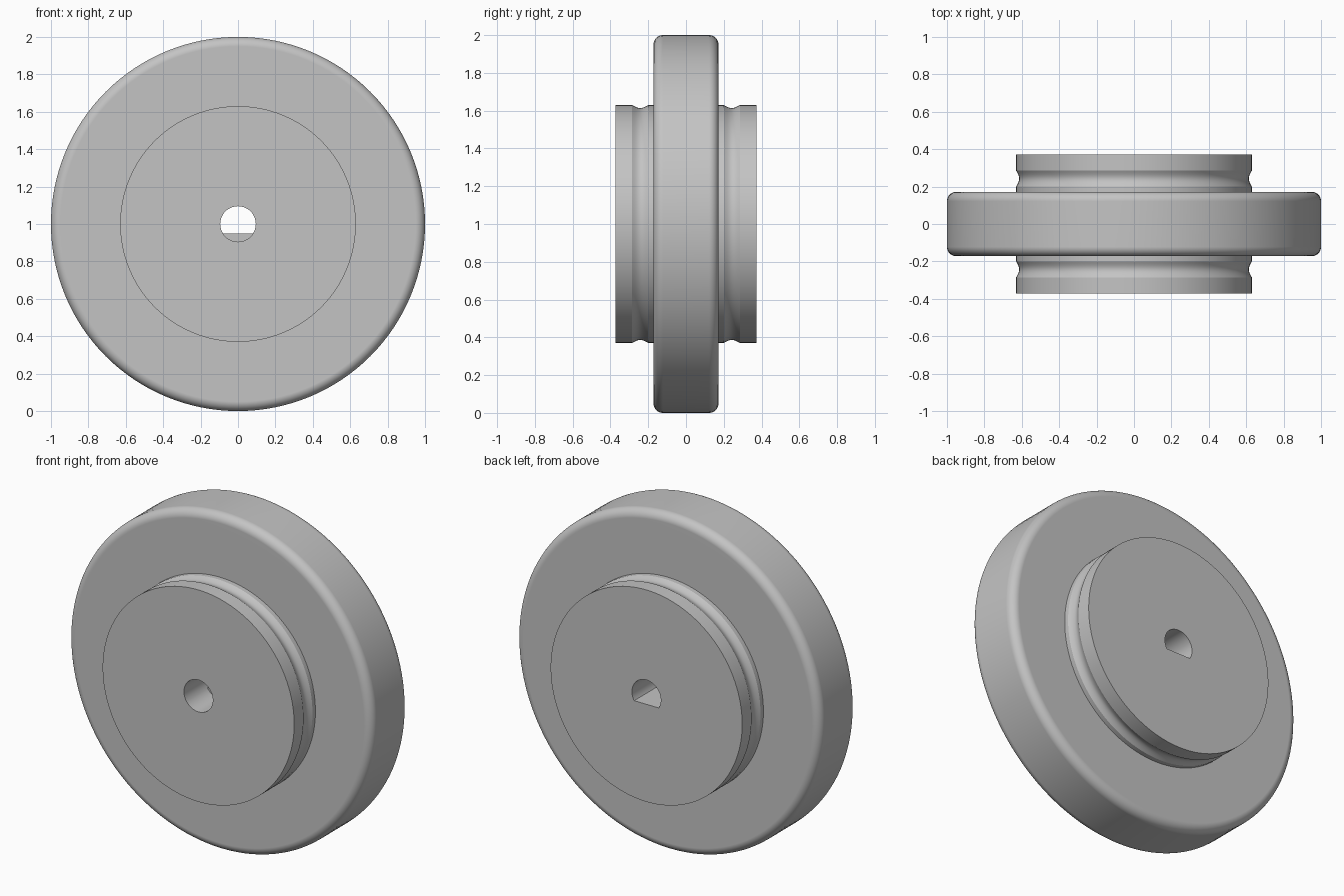
import bpy, bmesh
from math import pi, sin, cos, radians
from mathutils import Matrix, Vector

cube = bpy.data.objects.get("Cube")
if cube:
    bpy.data.objects.remove(cube, do_unlink=True)

HUB_R, HUB_Y = 0.63, 0.372
RIM_R, RIM_Y, FILLET = 1.0, 0.172, 0.05
BORE_R, FLAT_Z = 0.095, 0.95
STEPS = 128

grey = bpy.data.materials.new("plain_grey")
grey.use_nodes = True
colour = (0.55, 0.55, 0.55, 1)
grey.diffuse_color = colour
grey.node_tree.nodes["Principled BSDF"].inputs["Base Color"].default_value = colour


def make_object(name, bm):
    bmesh.ops.recalc_face_normals(bm, faces=bm.faces)
    mesh = bpy.data.meshes.new(name)
    bm.to_mesh(mesh)
    bm.free()
    obj = bpy.data.objects.new(name, mesh)
    bpy.context.collection.objects.link(obj)
    mesh.materials.append(grey)
    return obj


def subtract(obj, cutter):
    """Cut one solid from another and apply the result."""
    mod = obj.modifiers.new("cut", 'BOOLEAN')
    mod.operation = 'DIFFERENCE'
    mod.solver = 'EXACT'
    mod.object = cutter
    bpy.context.view_layer.objects.active = obj
    bpy.ops.object.modifier_apply(modifier=mod.name)
    bpy.data.objects.remove(cutter, do_unlink=True)


# Half profile as (radius, y): hub edge, shallow groove, rim with rounded corner
half = [(0, HUB_Y), (HUB_R, HUB_Y)]
for i in range(9):
    t = i / 8
    half.append((HUB_R - 0.016 * sin(pi * t), 0.285 - 0.085 * t))
half.append((HUB_R, RIM_Y))
for i in range(9):
    a = radians(90 - 90 * i / 8)
    half.append((RIM_R - FILLET + FILLET * cos(a), RIM_Y - FILLET + FILLET * sin(a)))
profile = half + [(r, -y) for r, y in reversed(half)]

# Wheel: the profile spun around the y axis
bm = bmesh.new()
verts = [bm.verts.new((0, y, 1 + r)) for r, y in profile]
edges = [bm.edges.new(pair) for pair in zip(verts, verts[1:])]
bmesh.ops.spin(bm, geom=verts + edges, cent=(0, 0, 1), axis=(0, 1, 0),
               angle=2 * pi, steps=STEPS)
bmesh.ops.remove_doubles(bm, verts=bm.verts, dist=1e-5)
# Merge each end fan into a single flat cap
tips = [v for v in bm.verts if (Vector((v.co.x, 0, v.co.z - 1))).length < 1e-4]
bmesh.ops.dissolve_verts(bm, verts=tips)
wheel = make_object("wheel", bm)

# Bore: round at the front, flat-bottomed from the front rim face to the back
bm = bmesh.new()
bmesh.ops.create_cone(bm, cap_ends=True, segments=64, radius1=BORE_R, radius2=BORE_R,
                      depth=1, matrix=Matrix.Translation((0, 0, 1)) @ Matrix.Rotation(pi / 2, 4, 'X'))
bore = make_object("bore_cutter", bm)

bm = bmesh.new()
bmesh.ops.create_cube(bm, size=1, matrix=Matrix.Translation((0, 0.5 - RIM_Y, FLAT_Z - 0.5)))
flat = make_object("flat_cutter", bm)
subtract(bore, flat)
subtract(wheel, bore)

# Smooth curved walls, crisp edges and flat faces
bpy.ops.object.select_all(action='DESELECT')
wheel.select_set(True)
bpy.context.view_layer.objects.active = wheel
bpy.ops.object.shade_smooth_by_angle(angle=radians(25))
weighted = wheel.modifiers.new("weighted_normals", 'WEIGHTED_NORMAL')
weighted.keep_sharp = True
